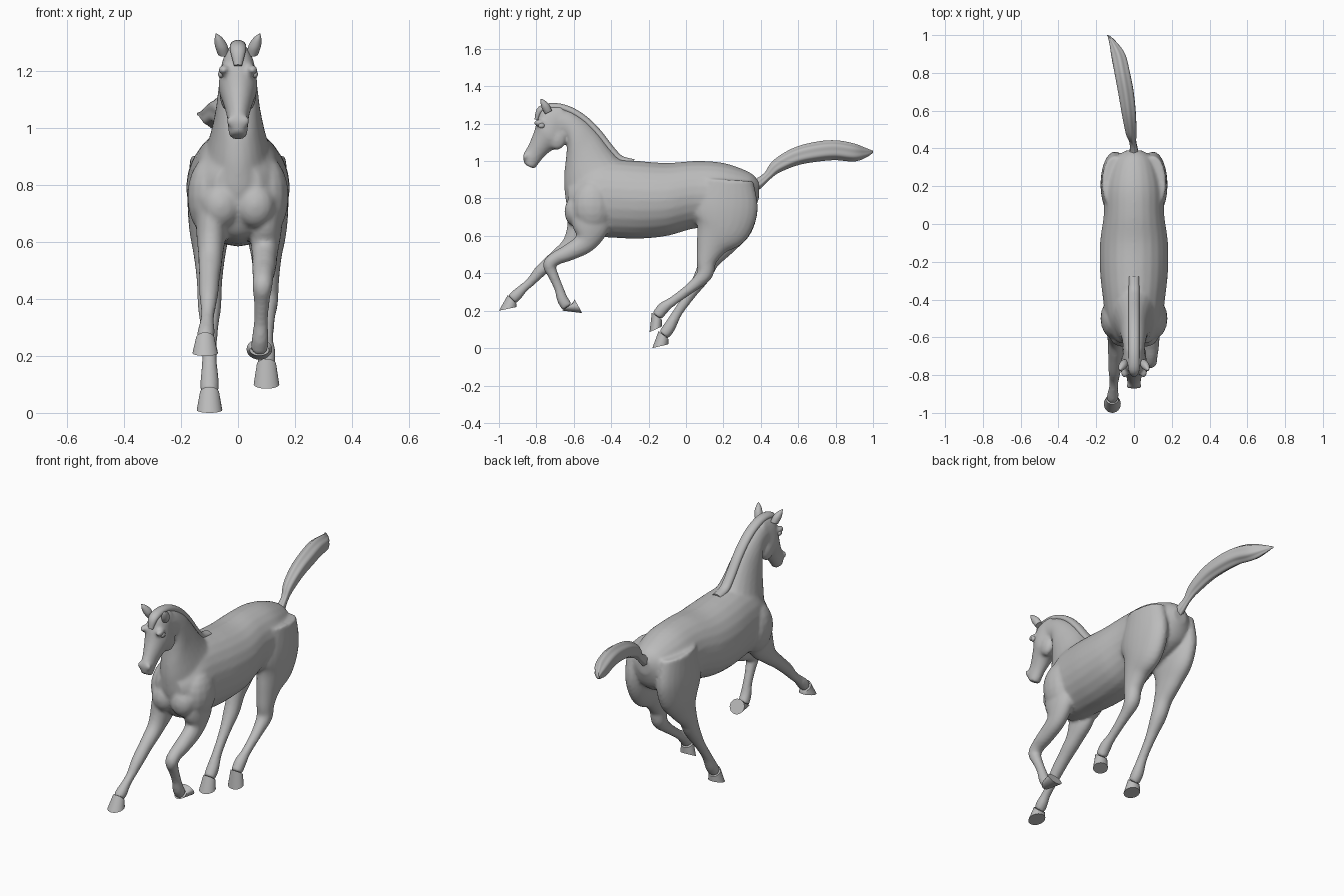
import bpy
import bmesh
import math
from mathutils import Vector

cube = bpy.data.objects.get("Cube")
if cube:
    bpy.data.objects.remove(cube, do_unlink=True)

grey = bpy.data.materials.new("plain grey")
grey.use_nodes = True
colour = (.5, .5, .5, 1)
grey.diffuse_color = colour
grey.node_tree.nodes["Principled BSDF"].inputs["Base Color"].default_value = colour


def smooth_rows(points, steps=5):
    """Catmull-Rom interpolation of equally long rows of values."""
    last = len(points) - 1
    rows = []
    for i in range(last):
        before, start, end, after = (
            Vector(points[max(0, min(last, i + k))]) for k in (-1, 0, 1, 2))
        for step in range(steps):
            t = step / steps
            slope_in = (end - before) / 2
            slope_out = (after - start) / 2
            ease = t * t * (3 - 2 * t)
            rows.append(start.lerp(end, ease) + slope_in * t * (1 - t) ** 2
                        - slope_out * t * t * (1 - t))
    rows.append(Vector(points[last]))
    return rows


def upright_rings(profile):
    """Rings from (y, top, bottom, half width)."""
    return [(Vector((0, y, (top + bottom) / 2)), Vector((0, 0, (top - bottom) / 2)), width)
            for y, top, bottom, width in smooth_rows(profile)]


def slanted_rings(profile):
    """Rings from (front y, front z, back y, back z, half width)."""
    return [(Vector((0, ay + by, az + bz)) / 2, Vector((0, ay - by, az - bz)) / 2, width)
            for ay, az, by, bz, width in smooth_rows(profile)]


def path_rings(path, x_rule, width_rule):
    """Rings square to a path of (y, z, radius) in the side plane."""
    rows = smooth_rows(path)
    last = len(rows) - 1
    rings = []
    for i, (y, z, radius) in enumerate(rows):
        along = rows[min(last, i + 1)] - rows[max(0, i - 1)]
        across = Vector((0, -along.y, along.x)).normalized() * radius
        x = x_rule(i / last)
        rings.append((Vector((x, y, z)), across, width_rule(radius)))
    return rings


def loft(bm, rings, sides=24, ripple=0):
    """Skin oval rings of (centre, reach, half width) into a closed form."""
    loops = []
    for centre, reach, width in rings:
        loop = []
        for k in range(sides):
            angle = math.tau * k / sides
            offset = reach * math.cos(angle) + Vector((width * math.sin(angle), 0, 0))
            loop.append(bm.verts.new(centre + offset * (1 + ripple * math.cos(angle * 6))))
        loops.append(loop)
    for low, high in zip(loops, loops[1:]):
        for k in range(sides):
            n = (k + 1) % sides
            bm.faces.new((low[k], low[n], high[n], high[k]))
    bm.faces.new(loops[0])
    bm.faces.new(loops[-1])


def ball(bm, centre, size):
    """Add an ellipsoid."""
    sphere = bmesh.ops.create_uvsphere(bm, u_segments=16, v_segments=10, radius=1)
    for vert in sphere["verts"]:
        vert.co = Vector(centre) + vert.co * Vector(size)


def finish(bm, name):
    """Turn the bmesh into a shaded object."""
    bmesh.ops.recalc_face_normals(bm, faces=bm.faces[:])
    mesh = bpy.data.meshes.new(name)
    bm.to_mesh(mesh)
    bm.free()
    mesh.materials.append(grey)
    obj = bpy.data.objects.new(name, mesh)
    bpy.context.collection.objects.link(obj)
    bpy.ops.object.select_all(action="DESELECT")
    obj.select_set(True)
    bpy.context.view_layer.objects.active = obj
    bpy.ops.object.shade_smooth_by_angle(angle=math.radians(50))
    return obj


def loft_object(name, rings, **options):
    bm = bmesh.new()
    loft(bm, rings, **options)
    return finish(bm, name)


def limb_width(radius):
    """Limbs are round below and flattened where they are heavy."""
    return min(radius, .03 + radius * .27)


# Trunk from rump to breast
trunk = [(.39, .89, .8, .04), (.34, .94, .7, .11), (.2, .99, .64, .155),
         (.05, 1, .64, .16), (-.1, .99, .6, .18), (-.25, 1, .585, .18),
         (-.39, 1.01, .59, .165), (-.5, 1, .6, .15), (-.58, .93, .63, .13),
         (-.63, .88, .73, .08)]

# Neck from withers to poll
neck = [(-.28, .99, -.56, .64, .14), (-.35, 1.01, -.63, .74, .125),
        (-.4, 1.06, -.65, .85, .1), (-.47, 1.15, -.65, .94, .08),
        (-.54, 1.22, -.64, 1.03, .07), (-.62, 1.27, -.64, 1.1, .06),
        (-.7, 1.29, -.69, 1.13, .055)]

# Head from poll to lips
head = [(-.67, 1.3, -.62, 1.18, .045), (-.765, 1.29, -.64, 1.11, .06),
        (-.795, 1.22, -.67, 1.07, .068), (-.815, 1.15, -.72, 1.055, .055),
        (-.845, 1.08, -.765, 1.015, .04), (-.87, 1.035, -.785, .99, .036),
        (-.866, .99, -.81, .96, .031), (-.85, .975, -.825, .965, .018)]

# Each leg: side, outward place at top and foot, path, then toe and heel of the sole
haunch = [(.22, .9, .14), (.21, .76, .175)]
legs = {
    "front_right": (-1, .09, .115, [
        (-.51, .78, .1), (-.55, .65, .09), (-.615, .555, .05), (-.69, .49, .038),
        (-.775, .415, .033), (-.83, .355, .025), (-.87, .32, .025),
        (-.905, .285, .031), (-.93, .26, .03)], (-1, .2), (-.905, .22)),
    "front_left": (1, .1, .075, [
        (-.5, .77, .1), (-.51, .65, .1), (-.54, .565, .06), (-.63, .51, .045),
        (-.695, .48, .037), (-.73, .445, .035), (-.71, .39, .028), (-.68, .32, .025),
        (-.66, .26, .03), (-.635, .22, .031)], (-.555, .187), (-.595, .26)),
    "hind_right": (-1, .1, .1, haunch + [
        (.2, .65, .155), (.17, .555, .095), (.125, .47, .057), (.09, .39, .045),
        (.025, .29, .03), (-.045, .19, .026), (-.09, .11, .033), (-.12, .07, .031)],
        (-.18, 0), (-.095, .02)),
    "hind_left": (1, .1, .1, haunch + [
        (.19, .65, .155), (.14, .555, .09), (.11, .47, .055), (.1, .395, .043),
        (.035, .33, .03), (-.065, .255, .025), (-.12, .215, .032), (-.155, .17, .031)],
        (-.195, .085), (-.13, .115))}

# Join trunk, neck, head and legs into one smooth skin, adding a hoof to each leg
bm = bmesh.new()
loft(bm, upright_rings(trunk))
loft(bm, slanted_rings(neck))
loft(bm, slanted_rings(head))
for name, (side, upper, lower, path, toe, heel) in legs.items():
    rings = path_rings(path, lambda t: side * (upper + (lower - upper) * t), limb_width)
    loft(bm, rings)
    ankle, reach, width = rings[-1]
    toe, heel = (Vector((ankle.x, *point)) for point in (toe, heel))
    sole_reach = (toe - heel) / 2
    if reach.dot(sole_reach) < 0:
        sole_reach = -sole_reach
    sole = ((toe + heel) / 2, sole_reach, .045)
    loft_object(name + "_hoof", [(ankle, reach * 1.1, width * 1.1), sole])
for side in (-1, 1):
    ball(bm, (side * .1, -.5, .76), (.078, .11, .14))       # shoulder
    ball(bm, (side * .06, -.59, .73), (.07, .06, .08))      # breast muscle
    ball(bm, (side * .035, -.69, 1.12), (.03, .05, .06))    # cheek
    ball(bm, (side * .05, -.785, 1.205), (.02, .03, .018))  # brow
    ball(bm, (side * .024, -.858, 1.025), (.017, .015, .02))  # nostril flare
body = finish(bm, "body")
remesh = body.modifiers.new("skin", "REMESH")
remesh.mode = "VOXEL"
remesh.voxel_size = .009
remesh.use_smooth_shade = True
relax = body.modifiers.new("relax", "SMOOTH")
relax.factor = .5
relax.iterations = 6

# Mane along the crest of the neck, ending in a forelock
crest = [(y, z, .02) for y, z, *rest in neck] + [(-.775, 1.275, .02), (-.8, 1.22, .01)]
loft_object("mane", path_rings(crest, lambda t: 0, lambda radius: radius * 1.4))

# Streaming tail with combed grooves, drifting to the right
tail = [(.37, .87, .03), (.4, .89, .025), (.44, .925, .022), (.49, .975, .035),
        (.59, 1.025, .045), (.7, 1.05, .05), (.8, 1.058, .05), (.9, 1.045, .045),
        (.96, 1.045, .025), (1, 1.05, .005)]
loft_object("tail", path_rings(tail, lambda t: -.14 * t * t, lambda radius: radius * .85),
            sides=48, ripple=.06)

# Ears and eyes
ear = [(-.735, 1.26, .02), (-.75, 1.29, .022), (-.765, 1.315, .014), (-.775, 1.332, .002)]
for side, label in ((1, "left"), (-1, "right")):
    loft_object(label + "_ear",
                path_rings(ear, lambda t: side * (.05 + .027 * t), lambda radius: radius))
    bm = bmesh.new()
    ball(bm, (side * .06, -.773, 1.19), (.01, .017, .014))
    finish(bm, label + "_eye")
